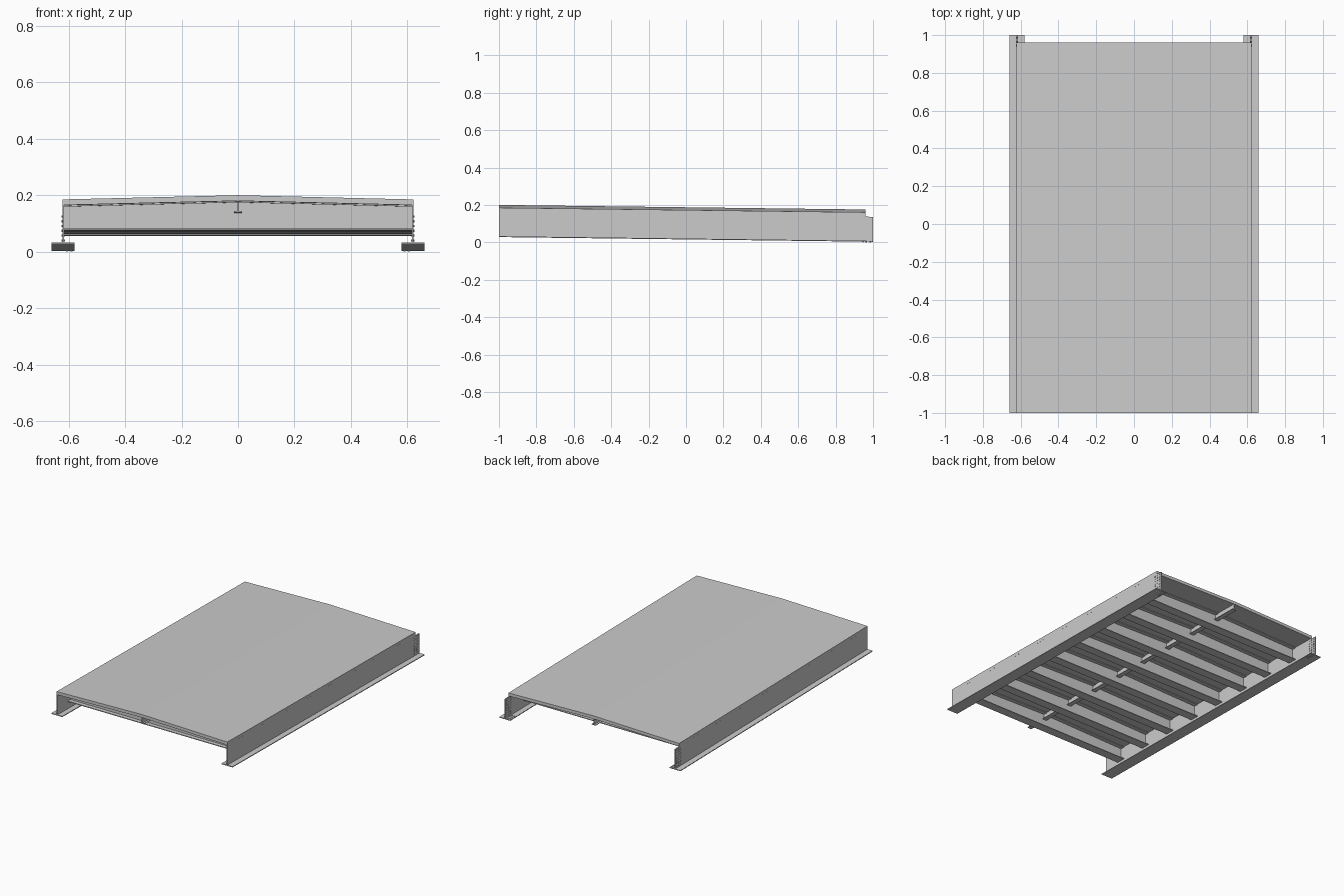
import bpy, bmesh
from mathutils import Matrix, Vector

if "Cube" in bpy.data.objects:
    bpy.data.objects.remove(bpy.data.objects["Cube"])

SLOPE = 0.0125      # whole span drops towards +y
HALF = 0.622        # half width of the deck
DECK_END = 0.96
EDGE, CROWN, THICK = 0.1725, 0.1875, 0.02   # deck heights at y = 0


def finish(name, bm, mirror=False):
    """Shear to the span's gradient and make an object."""
    for v in bm.verts:
        v.co.z -= SLOPE * v.co.y
    bmesh.ops.recalc_face_normals(bm, faces=bm.faces)
    me = bpy.data.meshes.new(name)
    bm.to_mesh(me)
    bm.free()
    ob = bpy.data.objects.new(name, me)
    bpy.context.collection.objects.link(ob)
    if mirror:
        ob.modifiers.new("mirror", "MIRROR").use_mirror_merge = False
    return ob


def extrude(bm, pts, vec):
    f = bm.faces.new([bm.verts.new(p) for p in pts])
    r = bmesh.ops.extrude_face_region(bm, geom=[f])
    bmesh.ops.translate(bm, vec=vec, verts=[g for g in r["geom"] if isinstance(g, bmesh.types.BMVert)])


def along_y(bm, xz, y0, y1):
    extrude(bm, [(x, y0, z) for x, z in xz], (0, y1 - y0, 0))


def rect(x0, x1, z0, z1):
    return [(x0, z0), (x1, z0), (x1, z1), (x0, z1)]


def crowned(half, drop0, drop1):
    """Ridge-shaped strip following the deck camber, between two depths below its top."""
    e = CROWN + (EDGE - CROWN) * half / HALF
    return [(-half, e - drop1), (0, CROWN - drop1), (half, e - drop1),
            (half, e - drop0), (0, CROWN - drop0), (-half, e - drop0)]


def bolt(bm, loc, axis, length):
    rot = Vector((0, 0, 1)).rotation_difference(Vector(axis)).to_matrix().to_4x4()
    bmesh.ops.create_cone(bm, cap_ends=True, segments=6, radius1=0.004, radius2=0.004,
                          depth=length, matrix=Matrix.Translation(loc) @ rot)


# Cambered deck slab
bm = bmesh.new()
along_y(bm, crowned(HALF, 0, THICK), -1, DECK_END)
finish("deck", bm)

# Side girder webs, notched at the back end
bm = bmesh.new()
top = EDGE - THICK + 0.001
web = [(-1, 0.019), (1, 0.019), (1, 0.149), (DECK_END, 0.149), (DECK_END, top), (-1, top)]
extrude(bm, [(0.616, y, z) for y, z in web], (0.006, 0, 0))
finish("girder_web", bm, True)

# Side girder bottom flanges
bm = bmesh.new()
along_y(bm, rect(0.58, 0.66, 0.0155, 0.0205), -1, 1)
finish("girder_bottom_flange", bm, True)

# Cross beams: web, top flange under the deck, bottom flange
for i in range(8):
    y = -0.86 + i * 0.2345
    bm = bmesh.new()
    c = crowned(0.618, THICK, THICK)[:3]
    along_y(bm, [(0.618, 0.067), (-0.618, 0.067)] + c, y - 0.003, y + 0.003)
    along_y(bm, crowned(HALF + 0.0005, THICK - 0.001, THICK + 0.004), y - 0.03, y + 0.03)
    along_y(bm, rect(-0.617, 0.617, 0.066, 0.071), y - 0.03, y + 0.03)
    finish("cross_beam", bm)

# Central stringer, inverted T
bm = bmesh.new()
along_y(bm, rect(-0.0025, 0.0025, 0.129, CROWN - THICK + 0.002), -1, DECK_END)
along_y(bm, rect(-0.015, 0.015, 0.127, 0.131), -1, DECK_END)
finish("stringer", bm)

# Splice bolts through the web and flange at the back end
bm = bmesh.new()
for y in (0.945, 0.965, 0.985):
    for r in range(7):
        bolt(bm, (0.619, y, 0.035 + r * 0.017), (1, 0, 0), 0.012)
    for x in (0.59, 0.605):
        bolt(bm, (x, y, 0.018), (0, 0, 1), 0.0115)
finish("splice_bolts", bm, True)
